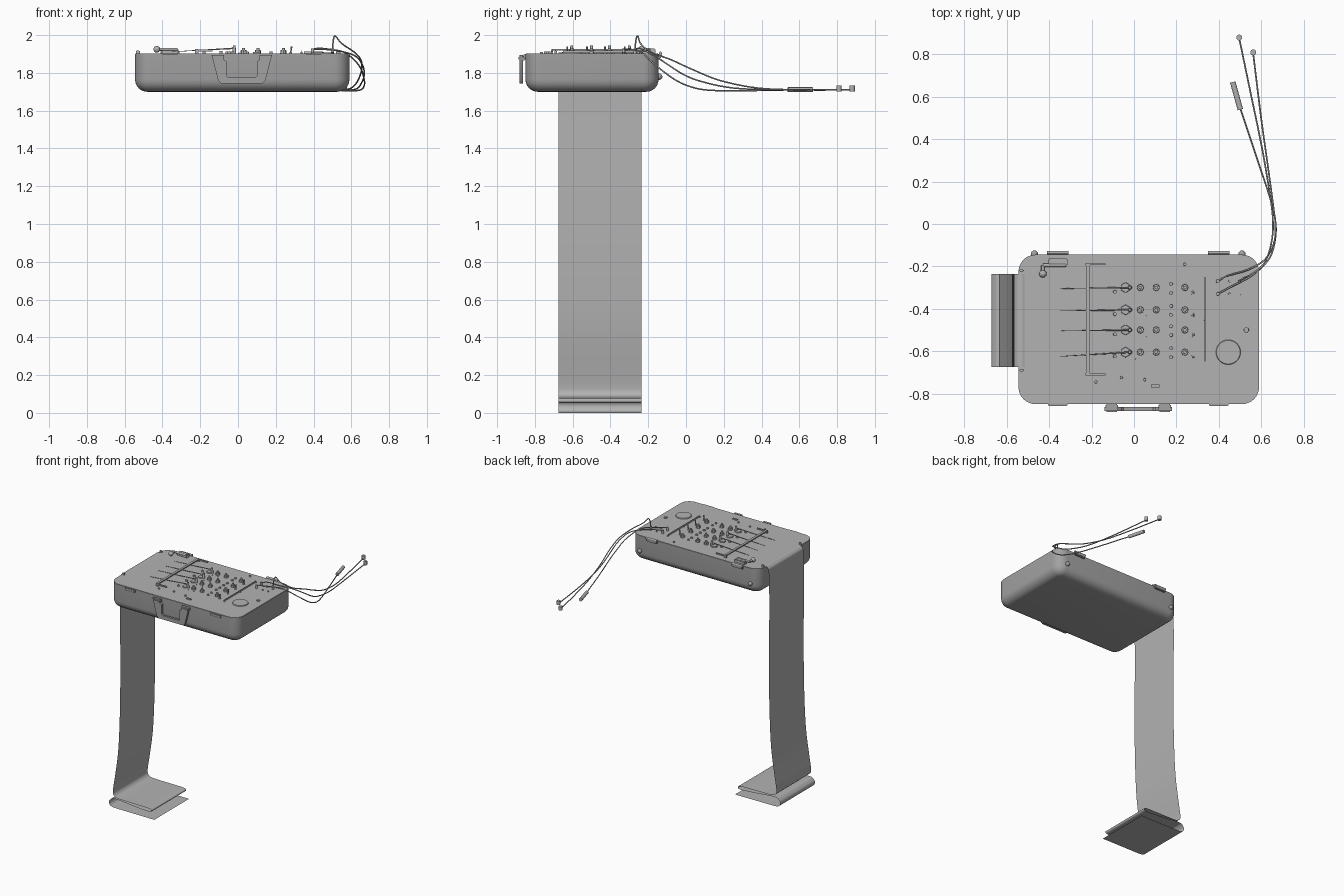
import bpy, bmesh, math
from mathutils import Vector

cube = bpy.data.objects.get("Cube")
if cube:
    bpy.data.objects.remove(cube, do_unlink=True)


def material(name, v):
    m = bpy.data.materials.new(name)
    m.use_nodes = True
    m.diffuse_color = (v, v, v, 1)
    m.node_tree.nodes["Principled BSDF"].inputs["Base Color"].default_value = (v, v, v, 1)
    return m


LIGHT = material("light grey", 0.45)
BODY = material("case grey", 0.36)
TOP = 1.9


def finish(name, bm, mat=LIGHT, angle=40, fix=True):
    if fix:
        bmesh.ops.recalc_face_normals(bm, faces=bm.faces)
    me = bpy.data.meshes.new(name)
    bm.to_mesh(me)
    bm.free()
    me.materials.append(mat)
    ob = bpy.data.objects.new(name, me)
    bpy.context.collection.objects.link(ob)
    bpy.ops.object.select_all(action='DESELECT')
    ob.select_set(True)
    bpy.context.view_layer.objects.active = ob
    bpy.ops.object.shade_smooth_by_angle(angle=math.radians(angle))
    return ob


def prism(name, outline, origin, u, v, depth, mat=LIGHT):
    """Extrude a flat outline, given in axes u and v, along depth."""
    bm = bmesh.new()
    o, u, v = Vector(origin), Vector(u), Vector(v)
    f = bm.faces.new([bm.verts.new(o + u * a + v * b) for a, b in outline])
    ext = bmesh.ops.extrude_face_region(bm, geom=[f])
    bmesh.ops.translate(bm, vec=depth, verts=[e for e in ext["geom"] if isinstance(e, bmesh.types.BMVert)])
    return finish(name, bm, mat)


def box(name, center, size, bevel=0.0, mat=LIGHT):
    bm = bmesh.new()
    bmesh.ops.create_cube(bm, size=1)
    bmesh.ops.scale(bm, vec=size, verts=bm.verts)
    if bevel:
        bmesh.ops.bevel(bm, geom=bm.edges[:], offset=bevel, segments=2, affect='EDGES')
    bmesh.ops.translate(bm, vec=center, verts=bm.verts)
    return finish(name, bm, mat)


def rod(name, a, b, r1, r2=None, sides=16, mat=LIGHT):
    a, b = Vector(a), Vector(b)
    bm = bmesh.new()
    bmesh.ops.create_cone(bm, cap_ends=True, segments=sides, radius1=r1,
                          radius2=r1 if r2 is None else r2, depth=(b - a).length)
    bmesh.ops.rotate(bm, matrix=(b - a).to_track_quat('Z', 'Y').to_matrix(), verts=bm.verts)
    bmesh.ops.translate(bm, vec=(a + b) / 2, verts=bm.verts)
    return finish(name, bm, mat)


def knob(name, x, y, r, h, sides=16, base=TOP):
    return rod(name, (x, y, base - 0.005), (x, y, base + h), r, r * 0.9, sides)


def ball(name, center, r, mat=LIGHT):
    bm = bmesh.new()
    bmesh.ops.create_uvsphere(bm, u_segments=16, v_segments=10, radius=r)
    bmesh.ops.translate(bm, vec=center, verts=bm.verts)
    return finish(name, bm, mat)


def smooth_path(pts, steps=6):
    """Catmull-Rom interpolation through the points."""
    p = [Vector(q) for q in pts]
    p = [2 * p[0] - p[1]] + p + [2 * p[-1] - p[-2]]
    out = []
    for a, b, c, d in zip(p, p[1:], p[2:], p[3:]):
        for i in range(steps):
            t = i / steps
            out.append(0.5 * (2 * b + (c - a) * t + (2 * a - 5 * b + 4 * c - d) * t * t
                              + (3 * b - a - 3 * c + d) * t ** 3))
    return out + [p[-2]]


def tube(name, pts, r, mat=LIGHT):
    cu = bpy.data.curves.new(name, 'CURVE')
    cu.dimensions = '3D'
    cu.bevel_depth = r
    cu.bevel_resolution = 2
    cu.use_fill_caps = True
    path = smooth_path(pts)
    s = cu.splines.new('POLY')
    s.points.add(len(path) - 1)
    for pt, co in zip(s.points, path):
        pt.co = (*co, 1)
    s.use_smooth = True
    cu.materials.append(mat)
    ob = bpy.data.objects.new(name, cu)
    bpy.context.collection.objects.link(ob)
    return ob


X0, X1, Y0, Y1 = -0.545, 0.59, -0.85, -0.145


def rounded_ring(inset, r=0.08, n=8):
    r = max(r - inset, 0.02)
    pts = []
    for k, (cx, cy) in enumerate([(X1, Y1), (X0, Y1), (X0, Y0), (X1, Y0)]):
        sx, sy = (1, -1, -1, 1)[k], (1, 1, -1, -1)[k]
        for i in range(n + 1):
            a = math.pi / 2 * (k + i / n)
            pts.append((cx - sx * (inset + r) + r * math.cos(a),
                        cy - sy * (inset + r) + r * math.sin(a)))
    return pts


# Case: stacked rounded outlines, curling in to a flat bottom
levels = [(TOP, 0.0), (1.765, 0.0)]
for i in range(1, 7):
    a = math.pi / 2 * i / 6
    levels.append((1.765 - 0.065 * math.sin(a), 0.065 * (1 - math.cos(a))))
bm = bmesh.new()
rings = [[bm.verts.new((x, y, z)) for x, y in rounded_ring(s)] for z, s in levels]
for r1, r2 in zip(rings, rings[1:]):
    for i in range(len(r1)):
        j = (i + 1) % len(r1)
        bm.faces.new((r1[i], r1[j], r2[j], r2[i]))
bm.faces.new(rings[-1])
bm.faces.new(rings[0])
finish("case_body", bm, BODY)
prism("control_panel", rounded_ring(0.002), (0, 0, TOP - 0.006), (1, 0, 0), (0, 1, 0), (0, 0, 0.009))

# Carrying handle with end pivots
half = [(0.16, 0.15), (0.125, 0.015), (0.11, 0), (-0.11, 0), (-0.125, 0.015), (-0.16, 0.15),
        (-0.095, 0.15), (-0.095, 0.125), (-0.08, 0.115), (-0.08, 0.04), (-0.07, 0.03),
        (0.07, 0.03), (0.08, 0.04), (0.08, 0.115), (0.095, 0.125), (0.095, 0.15)]
prism("handle", half, (0.02, -0.882, 1.745), (1, 0, 0), (0, 0, 1), (0, 0.018, 0), BODY)
for s in (-1, 1):
    x = 0.02 + 0.125 * s
    box("handle_pivot", (x, -0.868, 1.878), (0.06, 0.04, 0.025), 0.006, BODY)

# Latches, hinges and feet
for x in (-0.36, 0.4):
    box("front_latch", (x, -0.853, 1.888), (0.09, 0.014, 0.026), 0.004, BODY)
    box("back_hinge", (x, -0.138, 1.893), (0.1, 0.02, 0.026), 0.005, BODY)
    rod("hinge_pin", (x - 0.05, -0.135, 1.905), (x + 0.05, -0.135, 1.905), 0.008)
for x in (-0.47, 0.51):
    ball("back_foot", (x, -0.142, 1.78), 0.017, BODY)

# Paper strip: leaves the slot, hangs down and folds up on the ground
profile = [(-0.5, 1.895), (-0.53, 1.907), (-0.558, 1.895), (-0.57, 1.85), (-0.575, 1.6), (-0.572, 1.3),
           (-0.572, 1.0), (-0.578, 0.7), (-0.592, 0.45), (-0.62, 0.25), (-0.637, 0.14), (-0.63, 0.1),
           (-0.59, 0.083), (-0.45, 0.08), (-0.32, 0.078), (-0.295, 0.065), (-0.32, 0.052), (-0.45, 0.06),
           (-0.62, 0.075), (-0.66, 0.06), (-0.672, 0.035), (-0.655, 0.008), (-0.6, 0.002),
           (-0.45, 0.001), (-0.27, 0.0)]
bm = bmesh.new()
rows = [[bm.verts.new((p.x, y, max(p.y, 0))) for y in (-0.675, -0.235)] for p in smooth_path(profile, 4)]
for a, b in zip(rows, rows[1:]):
    bm.faces.new((a[0], b[0], b[1], a[1]))
finish("paper_strip", bm, LIGHT, 60)
for y in (-0.69, -0.22):
    box("paper_guide", (-0.53, y, 1.908), (0.02, 0.012, 0.02), 0.003)

# Pen rail and the rail standing beside the sockets
box("pen_rail", (-0.218, -0.45, 1.922), (0.018, 0.52, 0.008))
for y in (-0.19, -0.71):
    box("pen_rail_arm", (-0.18, y, 1.918), (0.09, 0.008, 0.01))
    box("pen_rail_post", (-0.218, y, 1.911), (0.02, 0.012, 0.025))
box("socket_rail", (0.335, -0.45, 1.912), (0.003, 0.4, 0.012))
for y in (-0.25, -0.45, -0.65):
    knob("rail_screw", 0.335, y, 0.006, 0.01, 10)

# Four channels: pen motor, needle and control knobs
for i, y in enumerate((-0.3, -0.405, -0.5, -0.605)):
    knob("pen_motor", -0.04, y, 0.026, 0.012, 6)
    rod("pen_pivot", (-0.02, y, TOP), (-0.02, y, 1.945), 0.011, 0.007, 12)
    tip = y - 0.02 if i == 3 else y - 0.005
    rod("pen_needle", (-0.02, y, 1.93), (-0.35, tip, 1.912), 0.004, 0.001, 8)
    knob("motor_screw", -0.09, y - 0.02, 0.009, 0.015, 10)
    for x in (0.03, 0.105, 0.24):
        knob("control_knob", x, y, 0.017, 0.02, 8)
        knob("knob_cap", x, y, 0.009, 0.032, 10)
    for dy in (-0.024, 0.018):
        knob("indicator", 0.175, y + dy, 0.009, 0.012, 12)
    knob("toggle_collar", 0.278, y - 0.024, 0.01, 0.008, 10)
    rod("toggle_lever", (0.278, y - 0.024, TOP), (0.284, y - 0.024, 1.94), 0.003, 0.005, 8)
    for x in (0.005, 0.055):
        knob("channel_screw", x, y - 0.03, 0.004, 0.007, 8)

# Loose panel controls
knob("round_dial", 0.445, -0.605, 0.062, 0.009, 40)
knob("power_lamp", 0.53, -0.5, 0.013, 0.012)
for x, y in ((0.05, -0.735), (-0.18, -0.745), (0.24, -0.19), (-0.06, -0.725)):
    knob("panel_stud", x, y, 0.008, 0.012, 10)
box("slide_switch", (0.1, -0.765, 1.906), (0.04, 0.014, 0.01))

# Speed lever in the back corner
box("lever_base", (-0.36, -0.18, 1.915), (0.09, 0.035, 0.028), 0.004)
rod("lever_shaft", (-0.43, -0.195, 1.925), (-0.32, -0.195, 1.925), 0.008)
rod("lever_arm", (-0.43, -0.195, 1.925), (-0.43, -0.24, 1.925), 0.008)
ball("lever_ball", (-0.43, -0.235, 1.925), 0.018)

# Sockets, leads and their connectors
leads = [
    [(0.395, -0.27, 1.925), (0.44, -0.245, 1.93), (0.54, -0.215, 1.915), (0.62, -0.165, 1.89),
     (0.66, -0.09, 1.84), (0.668, -0.01, 1.79), (0.658, 0.08, 1.755), (0.635, 0.25, 1.72),
     (0.6, 0.5, 1.71), (0.563, 0.8, 1.71)],
    [(0.5, -0.27, 1.92), (0.505, -0.265, 1.975), (0.515, -0.255, 1.995), (0.55, -0.24, 1.955),
     (0.615, -0.185, 1.91), (0.65, -0.08, 1.87), (0.655, 0.03, 1.82), (0.635, 0.18, 1.76),
     (0.6, 0.38, 1.72), (0.55, 0.62, 1.71), (0.498, 0.87, 1.71)],
    [(0.395, -0.33, 1.925), (0.45, -0.3, 1.925), (0.56, -0.24, 1.91), (0.64, -0.16, 1.84),
     (0.668, -0.06, 1.765), (0.665, 0.03, 1.725), (0.64, 0.13, 1.708), (0.58, 0.31, 1.706),
     (0.5, 0.55, 1.71)]]
for path in leads:
    tube("lead", path, 0.004)
    x, y, z = path[0]
    knob("socket", x, y, 0.009, 0.03, 12)
for x, y in ((0.45, -0.33), (0.5, -0.33), (0.45, -0.27)):
    knob("spare_socket", x, y, 0.006, 0.01, 10)
for x, y in ((0.563, 0.81), (0.497, 0.88)):
    rod("lead_ring", (x, y, 1.702), (x, y, 1.732), 0.014)
rod("lead_probe", (0.502, 0.54, 1.711), (0.466, 0.67, 1.711), 0.013)
